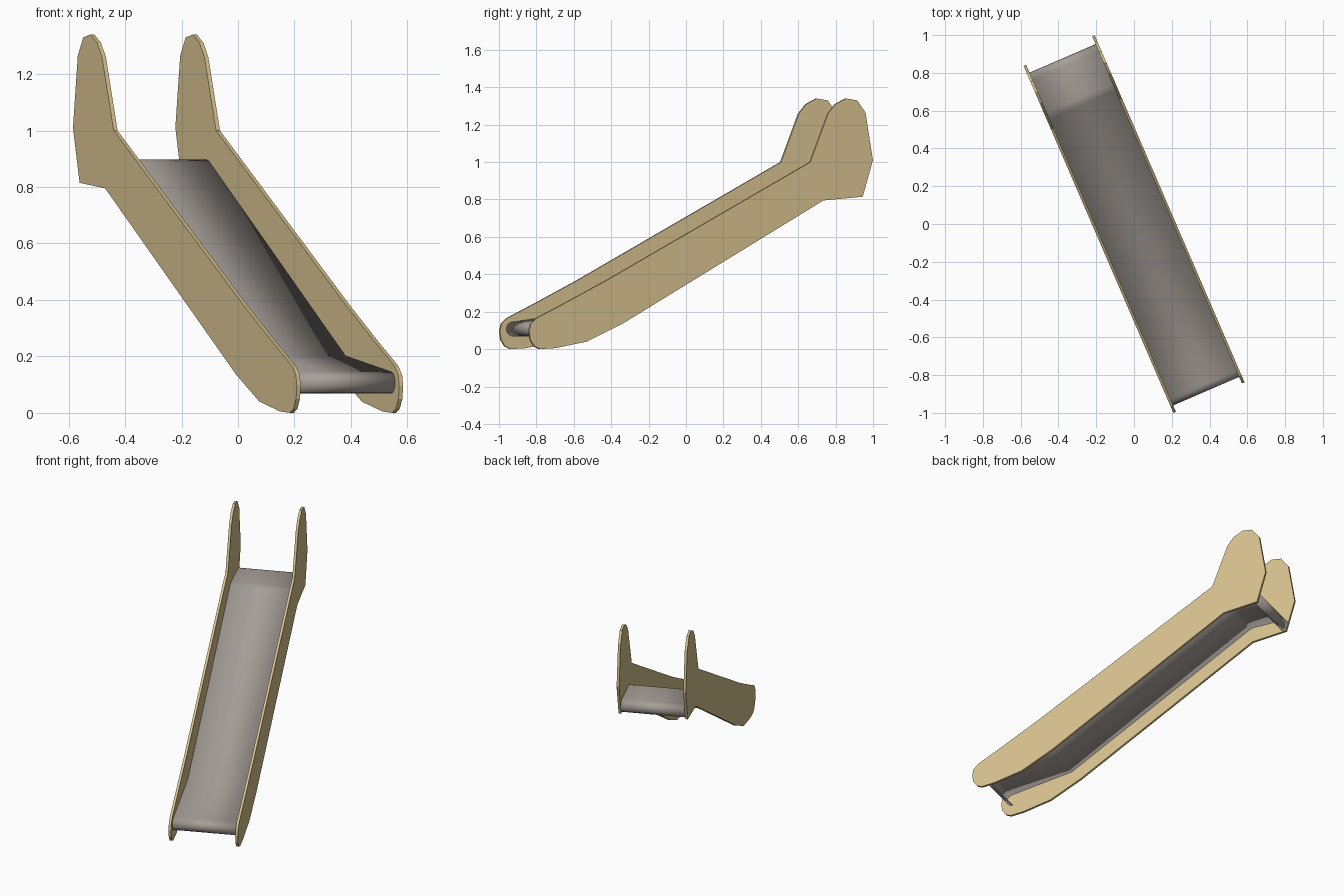
import bpy, bmesh, math
from mathutils import Matrix

if "Cube" in bpy.data.objects:
    bpy.data.objects.remove(bpy.data.objects["Cube"])

TURN = Matrix.Rotation(math.radians(23.35), 4, 'Z')  # slide stands turned about z
OUTER, THICK = 0.205, 0.015                          # half width, panel thickness


def material(name, rgb):
    m = bpy.data.materials.new(name)
    m.diffuse_color = (*rgb, 1)
    m.use_nodes = True
    m.node_tree.nodes["Principled BSDF"].inputs["Base Color"].default_value = m.diffuse_color
    return m


def extrude_profile(name, profile, w0, w1, mat, closed):
    """Sweep a (length, height) profile across the width from w0 to w1."""
    bm = bmesh.new()
    a = [bm.verts.new((w0, u, z)) for u, z in profile]
    b = [bm.verts.new((w1, u, z)) for u, z in profile]
    n = len(profile)
    for i in range(n if closed else n - 1):
        j = (i + 1) % n
        bm.faces.new((a[i], a[j], b[j], b[i]))
    if closed:
        bm.faces.new(a)
        bm.faces.new(b[::-1])
    bmesh.ops.recalc_face_normals(bm, faces=bm.faces)
    bm.transform(TURN)
    me = bpy.data.meshes.new(name)
    bm.to_mesh(me)
    bm.free()
    me.materials.append(mat)
    ob = bpy.data.objects.new(name, me)
    bpy.context.collection.objects.link(ob)
    return ob


wood = material("tan wood", (0.68, 0.54, 0.275))
steel = material("warm grey steel", (0.38, 0.345, 0.315))

# side panels: tall rounded handle at the top, rounded foot at the bottom
panel = [(0.636, 1.0), (0.74, 1.26), (0.783, 1.31), (0.843, 1.34), (0.908, 1.33),
         (0.957, 1.265), (1.0, 1.01), (0.941, 0.815), (0.712, 0.795),
         (-0.459, 0.135), (-0.666, 0.04), (-0.851, 0.005), (-0.938, 0.0),
         (-0.971, 0.015), (-0.994, 0.05), (-1.001, 0.095), (-0.992, 0.135),
         (-0.96, 0.165), (-0.785, 0.25), (-0.546, 0.37)]
for side, name in ((-1, "left_side_panel"), (1, "right_side_panel")):
    extrude_profile(name, panel, side * OUTER, side * (OUTER - THICK), wood, True)


# chute: thin sheet with a half-round curl at each end
def curl(u, z, r, side, steps=8):
    return [(u + side * r * math.sin(math.pi * k / steps),
             z + r * math.cos(math.pi * k / steps)) for k in range(steps + 1)]


R = 0.037
sheet = (curl(0.916, 0.858, R, 1)[::-1]
         + [(0.725, 0.895), (0.706, 0.892), (0.69, 0.884), (-0.52, 0.2)]
         + curl(-0.925, 0.107, R, -1))
chute = extrude_profile("chute", sheet, -OUTER + THICK, OUTER - THICK, steel, False)
solid = chute.modifiers.new("sheet thickness", 'SOLIDIFY')
solid.thickness = 0.004
solid.offset = 0
bpy.context.view_layer.objects.active = chute
chute.select_set(True)
bpy.ops.object.shade_smooth_by_angle(angle=math.radians(40))
